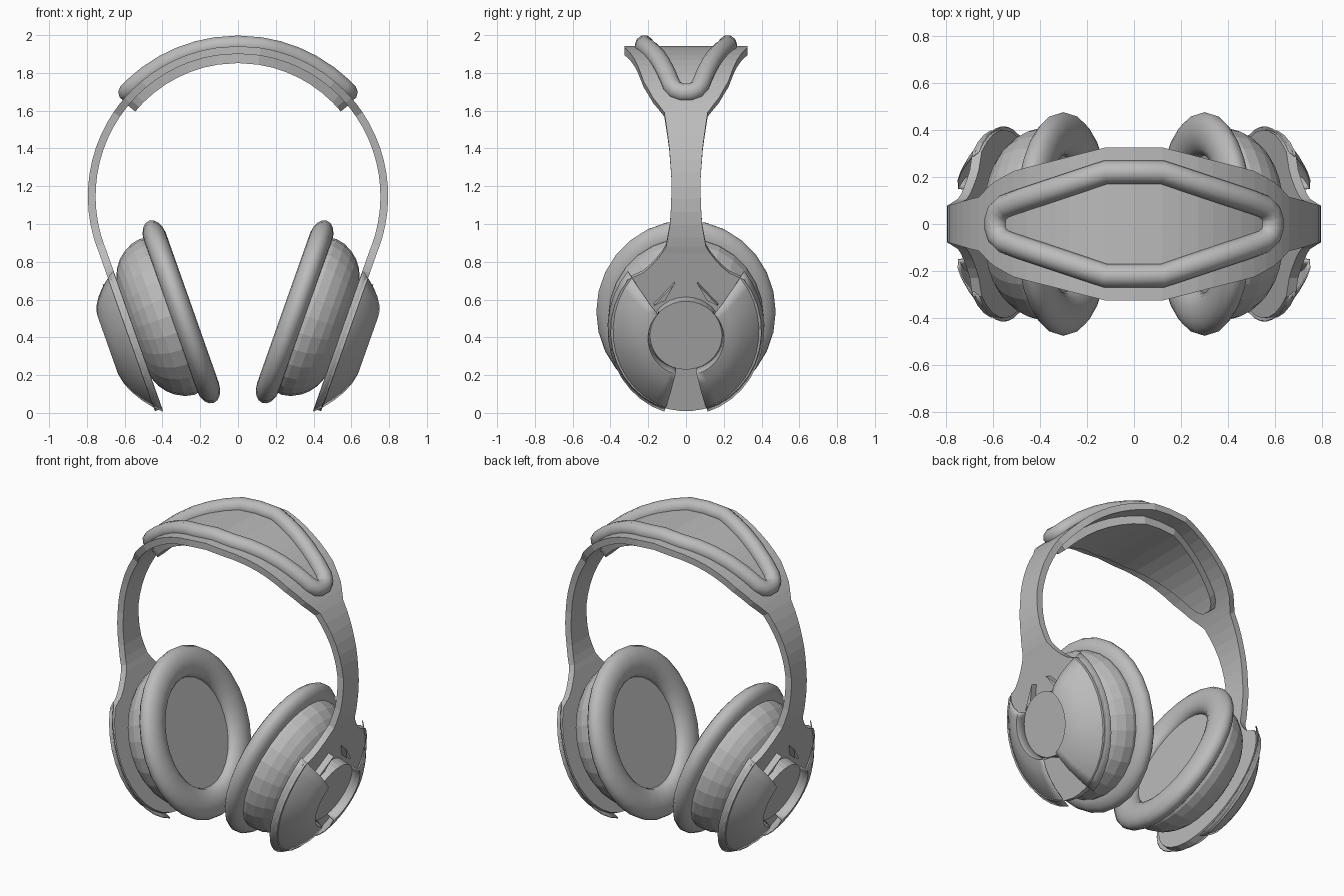
import bpy, bmesh
from math import sin, cos, pi, radians, sqrt
from mathutils import Vector, Matrix

cube = bpy.data.objects.get("Cube")
if cube:
    bpy.data.objects.remove(cube, do_unlink=True)

grey = bpy.data.materials.new("matte_grey")
grey.use_nodes = True
grey.diffuse_color = (0.5, 0.5, 0.5, 1)
grey.node_tree.nodes["Principled BSDF"].inputs["Base Color"].default_value = (0.5, 0.5, 0.5, 1)

# Ear cup frame: local x = depth, local y = up along the cup, local z = outward
UP = Vector((0.333, 0, 0.943))
OUT = Vector((0.943, 0, -0.333))
CENTRE = Vector((0.30, 0, 0.535))
CUP = Matrix.Translation(CENTRE) @ Matrix((Vector((0, 1, 0)), UP, OUT)).transposed().to_4x4()


def finish(name, bm, matrix=None, smooth=None, thickness=0):
    """Turn a right-hand half into a mirrored object."""
    if matrix:
        bm.transform(matrix)
    bmesh.ops.recalc_face_normals(bm, faces=bm.faces)
    mesh = bpy.data.meshes.new(name)
    bm.to_mesh(mesh)
    bm.free()
    mesh.materials.append(grey)
    obj = bpy.data.objects.new(name, mesh)
    bpy.context.collection.objects.link(obj)
    if thickness:
        solid = obj.modifiers.new("Thickness", 'SOLIDIFY')
        solid.thickness = thickness
        solid.offset = 0
    mirror = obj.modifiers.new("Mirror", 'MIRROR')
    mirror.use_clip = True
    if smooth:
        bpy.ops.object.select_all(action='DESELECT')
        obj.select_set(True)
        bpy.context.view_layer.objects.active = obj
        bpy.ops.object.shade_smooth_by_angle(angle=radians(smooth))


def lathe(profile, start=0, end=360, segments=28, loop=False):
    """Revolve (outward, depth radius, up radius) points about the cup axis."""
    bm = bmesh.new()
    full = end - start == 360
    rows = []
    for i in range(segments if full else segments + 1):
        a = radians(start + (end - start) * i / segments)
        rows.append([bm.verts.new((ry * sin(a), ru * cos(a), n)) for n, ry, ru in profile])
    pairs = list(zip(rows, rows[1:])) + ([(rows[-1], rows[0])] if full else [])
    count = len(profile)
    for a, b in pairs:
        for j in range(count if loop else count - 1):
            k = (j + 1) % count
            bm.faces.new((a[j], a[k], b[k], b[j]))
    if full and not loop:
        bm.faces.new([r[0] for r in rows])
        bm.faces.new([r[-1] for r in rows])
    return bm


def strip(stations):
    """Box-section strip through (outer point, inner point, half width)."""
    bm = bmesh.new()
    rows = []
    for outer, inner, w in stations:
        rows.append([bm.verts.new(p + Vector((0, y, 0)))
                     for p, y in ((outer, -w), (outer, w), (inner, w), (inner, -w))])
    for a, b in zip(rows, rows[1:]):
        for j in range(4):
            k = (j + 1) % 4
            bm.faces.new((a[j], a[k], b[k], b[j]))
    bm.faces.new(rows[-1])
    return bm


def interp(table, t):
    for (a, u), (b, v) in zip(table, table[1:]):
        if t <= b:
            return u + (v - u) * (t - a) / (b - a)
    return table[-1][1]


def on_arc(radius, degrees):
    a = radians(degrees)
    return Vector((radius * sin(a), 0, 1.147 + radius * cos(a)))


# Headband: wide crown, narrow arms, then flat oval plates behind the shells
widths = [(0, .325), (8.7, .325), (25, .27), (40, .225), (49, .175), (56, .115),
          (70, .09), (85, .075), (100, .083), (109.5, .105)]
angles = [0, 8.7, 14, 20, 25, 30, 35, 40, 45, 49, 52, 56] + list(range(61, 107, 5)) + [109.5]
stations = [(on_arc(.795, a), on_arc(.754, a), interp(widths, a)) for a in angles]
plate = [(.44, .125), (.40, .155), (.36, .19), (.325, .23)]
for i in range(13):
    a = radians(50 + 127 * i / 12)
    plate.append((.45 * cos(a), .40 * sin(a)))
for d, w in plate:
    base = CENTRE + UP * d
    stations.append((base + OUT * .307, base + OUT * .266, w))
finish("headband", strip(stations))

# Pad under the crown
pad = [(0, .23), (8.7, .23), (45, .085), (48, .065), (50.5, .03)]
finish("crown_pad", strip([(on_arc(.76, a), on_arc(.705, a), interp(pad, a))
                           for a in (0, 8.7, 15, 21, 27, 33, 39, 45, 48, 50.5)]))

# Padded roll lying on top of the crown
quarter = [(.0, .22), (.12, .22), (.21, .19), (.30, .16), (.39, .13), (.48, .10),
           (.55, .075), (.575, .052), (.585, .02)]
half = quarter + [(x, -y) for x, y in reversed(quarter)]
outline = half + [(-x, y) for x, y in reversed(half) if x > 0]
outline = [p for i, p in enumerate(outline) if p != outline[i - 1]]
curve = bpy.data.curves.new("crown_roll", 'CURVE')
curve.dimensions = '3D'
curve.bevel_depth = 0.05
curve.bevel_resolution = 3
spline = curve.splines.new('POLY')
spline.points.add(len(outline) - 1)
for point, (x, y) in zip(spline.points, outline):
    point.co = (x, y, 1.15 + sqrt(.64 - x * x), 1)
spline.use_cyclic_u = True
spline.use_smooth = True
curve.materials.append(grey)
roll = bpy.data.objects.new("crown_roll", curve)
bpy.context.collection.objects.link(roll)

# Ear cushions: plump oval rings
ring = []
for i in range(16):
    a = 2 * pi * i / 16
    ring.append((.062 * sin(a), .383 + .092 * cos(a), .42 + .092 * cos(a)))
finish("ear_cushion", lathe(ring, loop=True), CUP, smooth=50)

# Ear cups: faceted domes, whose flat inner face fills the cushion
dome = [(0, .35), (.04, .43), (.08, .437), (.13, .427), (.18, .40), (.215, .37), (.245, .33), (.27, .27)]
finish("ear_cup", lathe([(n, r * .94, r) for n, r in dome]), CUP)

# Outer shells: front and back halves, open at the top and bottom, turned in at the hub
shell = [(.268, .413, .482), (.31, .38, .438), (.35, .338, .386), (.385, .292, .328),
         (.41, .25, .268), (.423, .203, .208), (.36, .19, .19)]
for name, first, last in (("back_shell", 48, 164), ("front_shell", 196, 312)):
    finish(name, lathe(shell, first, last, 12), CUP, smooth=30, thickness=.006)

# Plain round hub sunk between the shells
finish("hub", lathe([(.29, .192, .192), (.375, .192, .192)], segments=32), CUP)

# Pointed prongs above the hub
for name, side in (("back_prong", 1), ("front_prong", -1)):
    bm = bmesh.new()
    face = bm.faces.new([bm.verts.new((side * y, d, .30))
                         for y, d in ((.17, .155), (.11, .185), (.062, .275))])
    top = bmesh.ops.extrude_face_region(bm, geom=[face])["geom"]
    bmesh.ops.translate(bm, vec=(0, 0, .045), verts=[v for v in top if isinstance(v, bmesh.types.BMVert)])
    finish(name, bm, CUP)
